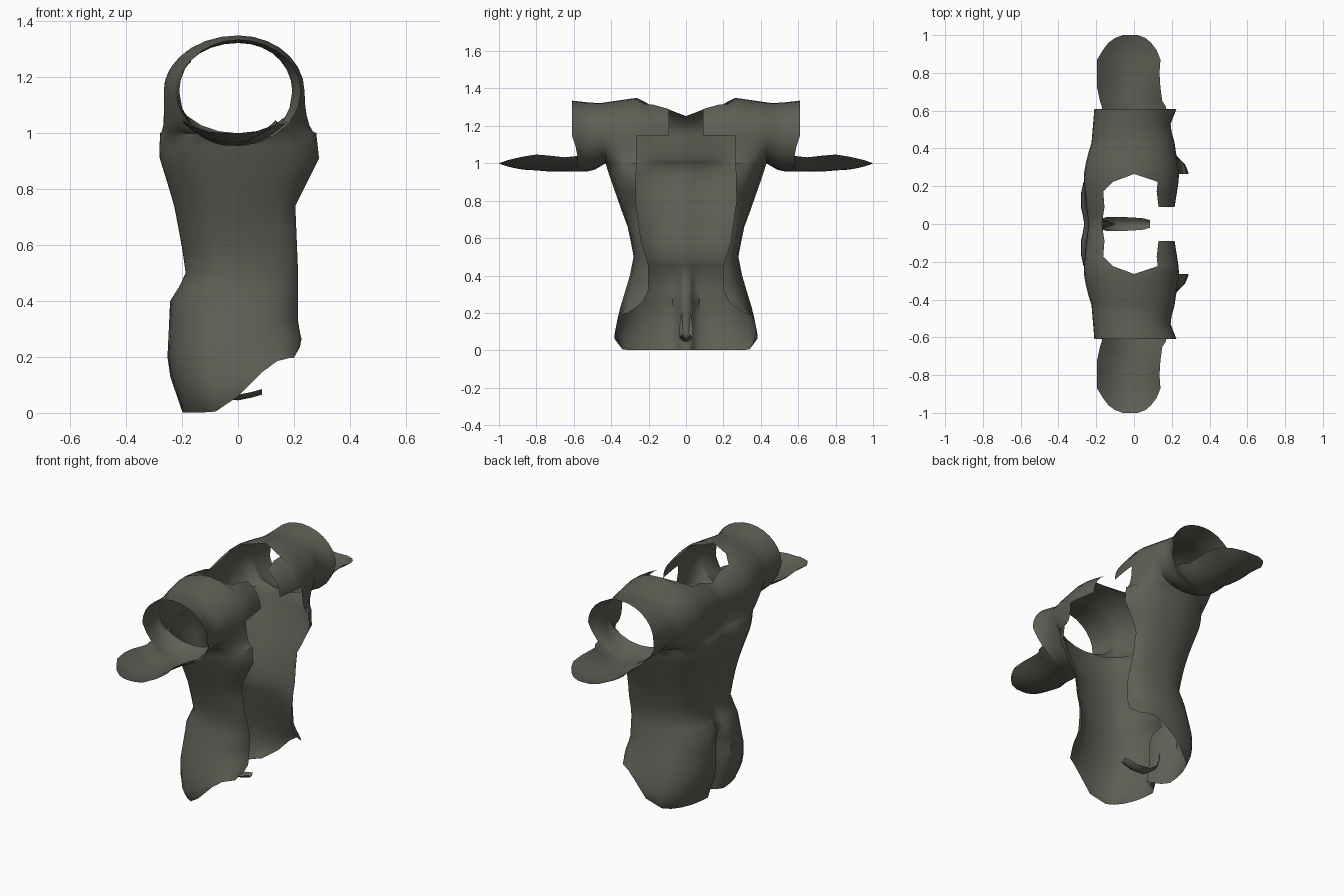
import bpy, bmesh, math

if "Cube" in bpy.data.objects:
    bpy.data.objects.remove(bpy.data.objects["Cube"])

mat = bpy.data.materials.new("dark_olive_grey")
mat.diffuse_color = (0.115, 0.113, 0.092, 1)
mat.use_nodes = True
mat.node_tree.nodes["Principled BSDF"].inputs["Base Color"].default_value = mat.diffuse_color


def lerp(table, v):
    """Piecewise linear lookup in a list of (key, value)."""
    if v <= table[0][0]:
        return table[0][1]
    for (a, p), (b, q) in zip(table, table[1:]):
        if v <= b:
            return p + (q - p) * (v - a) / (b - a)
    return table[-1][1]


def grid(bm, rows):
    vs = [[bm.verts.new(p) for p in r] for r in rows]
    for r0, r1 in zip(vs, vs[1:]):
        for i in range(len(r0) - 1):
            bm.faces.new((r0[i], r0[i + 1], r1[i + 1], r1[i]))


def finish(name, bm, mirror=True):
    bmesh.ops.remove_doubles(bm, verts=bm.verts, dist=0.002)
    bmesh.ops.recalc_face_normals(bm, faces=bm.faces)
    me = bpy.data.meshes.new(name)
    bm.to_mesh(me)
    bm.free()
    me.materials.append(mat)
    ob = bpy.data.objects.new(name, me)
    bpy.context.collection.objects.link(ob)
    if mirror:
        m = ob.modifiers.new("mirror", 'MIRROR')
        m.use_axis = (False, True, False)
        m.merge_threshold = 0.002
    bpy.context.view_layer.objects.active = ob
    ob.select_set(True)
    bpy.ops.object.shade_smooth_by_angle(angle=math.radians(50))
    ob.select_set(False)


# Torso outline by height: half width, back, front and front opening edge
WIDTH = [(0, .35), (.03, .37), (.07, .385), (.2, .36), (.4, .30), (.5, .28), (.65, .308),
         (.75, .345), (.85, .38), (.95, .415), (1, .43)]
BACK = [(0, -.2), (.13, -.245), (.2, -.255), (.4, -.245), (.5, -.195), (.6, -.21),
        (.75, -.24), (.92, -.295), (1, -.29)]
FRONT = [(.18, .19), (.25, .23), (.32, .215), (.5, .215), (.74, .205), (.85, .26),
         (.91, .29), (1, .28)]
EDGE = [(.17, .35), (.2, .31), (.25, .235), (.32, .2), (.47, .2), (.55, .235),
        (.8, .27), (1, .265)]
STATIONS = [0, .1, .21, .4, .52, .616, .75, .88, .96, 1]   # fraction of half width
OPEN = .616


def back_pt(f, z):
    dent = 1 - (.1 + .45 * max(0, min(1, (.42 - z) / .12))) * math.exp(-(f / .09) ** 2)
    if z > .42:
        dent = 1 - .1 * math.exp(-(f / .2) ** 2)
    return lerp(BACK, z) * (1 - f ** 2.5) ** .4 * dent, f * lerp(WIDTH, z)


def front_pt(f, z):
    g = (1 - f) / (1 - OPEN)
    w = lerp(WIDTH, z)
    return lerp(FRONT, z) * math.sqrt(max(0, 1 - (1 - g) ** 2)), w + (lerp(EDGE, z) - w) * g


def hem(x):
    t = max(0, min(1, (x + .1) / .28))
    return .002 + .195 * t * t * (3 - 2 * t)


def body_pt(fn, f, z):
    x, y = fn(f, z)
    if z < .4:   # lift the hem toward the front
        b = hem(x)
        z = .4 - (.4 - z) * (.4 - b) / .4
        x, y = fn(f, z)
    return x, y, z


heights = [0, .03, .07, .13, .2, .26, .32, .4, .45, .5, .58, .66, .74, .8, .85, .91, .95, 1]
fronts = [f for f in reversed(STATIONS) if f >= OPEN]
bm = bmesh.new()
grid(bm, [[body_pt(back_pt, f, z) for f in STATIONS] +
          [body_pt(front_pt, f, z) for f in fronts[1:]] for z in heights])

# Yoke and sleeve: arcs in the xz plane swept sideways
ARC_BACK = [(0, .24), (.12, .255), (.25, .268), (.35, .25), (.43, .225), (.61, .21)]
ARC_FRONT = [(0, .2), (.09, .215), (.25, .24), (.43, .215), (.52, .19), (.61, .225)]
TOP = [(0, 1.295), (.12, 1.335), (.25, 1.352), (.46, 1.322), (.52, 1.325), (.61, 1.335)]
NECK_BACK = [(0, -.17), (.1, -.155), (.17, -.165), (.224, -.11), (.265, 0)]
NECK_FRONT = [(.09, .13), (.17, .12), (.224, .125), (.265, 0)]
MID = 1.15


def lower(y, sign, x0, z0):
    """Quarter curve from the armpit side up to mid height."""
    a = sign * lerp(ARC_BACK if sign < 0 else ARC_FRONT, y)
    out = []
    for i in range(6):
        p = math.pi / 2 * (1 - i / 5)
        out.append((x0 + (a - x0) * math.cos(p), y, MID - (MID - z0) * math.sin(p)))
    return out


def upper(y, sign):
    """Arc from mid height to the neck edge or the shoulder line."""
    a = lerp(ARC_BACK if sign < 0 else ARC_FRONT, y)
    end = math.acos(abs(lerp(NECK_BACK if sign < 0 else NECK_FRONT, y)) / a)
    h = lerp(TOP, y) - MID
    return [(sign * a * math.cos(end * i / 7), y, MID + h * math.sin(end * i / 7))
            for i in range(8)]


rows_b, rows_f, rows_flap = [], [], []
for f in STATIONS:
    x, y = back_pt(f, 1)
    rows_b.append(lower(y, -1, x, 1)[:-1] + upper(y, -1))
    if f >= OPEN:
        rows_f.append(lower(y, 1, front_pt(f, 1)[0], 1)[:-1] + upper(y, 1))
    if .2 < f <= OPEN:
        rows_flap.append(upper(y, 1))
# Sleeve rings; the last one only reaches full length on the upper side
for y, zl in ((.455, .985), (.49, .965), (.53, .956), (.57, .955), (.61, .955)):
    for sign, rows in ((-1, rows_b), (1, rows_f)):
        ring = lower(y, sign, 0, zl)[:-1] + upper(y, sign)
        if y > .6:
            ring = [(px, .58 if pz < 1.08 else .59 if pz < 1.12 else py, pz)
                    for px, py, pz in ring]
        rows.append(ring)
for rows in (rows_b, rows_f, rows_flap):
    grid(bm, rows)
finish("torso_and_sleeves", bm)

# Shallow forearm flap: y, left x, right x, floor z, rim rise
FLAP = [(.57, -.175, .175, .955, .085), (.62, -.17, .17, .955, .08), (.65, -.18, .15, .957, .075),
        (.72, -.195, .14, .955, .085), (.8, -.195, .135, .962, .085), (.87, -.195, .14, .966, .07),
        (.92, -.165, .12, .975, .05), (.96, -.135, .09, .985, .03), (.985, -.1, .06, .993, .012),
        (1, -.06, .02, 1, .002)]
bm = bmesh.new()
grid(bm, [[(a + (b - a) * i / 10, y, z + r * (i / 5 - 1) ** 2) for i in range(11)]
          for y, a, b, z, r in FLAP])
finish("forearm_flap", bm)

# Narrow folded strap under the body: x, z, half width
STRAP = [(-.17, .22, .006), (-.165, .15, .03), (-.14, .09, .038), (-.08, .05, .038),
         (0, .045, .034), (.05, .055, .03), (.085, .065, .02)]
bm = bmesh.new()
grid(bm, [[(x, w * i / 2, z + .02 * (i / 2) ** 2) for i in range(-2, 3)] for x, z, w in STRAP])
finish("crotch_strap", bm, mirror=False)
